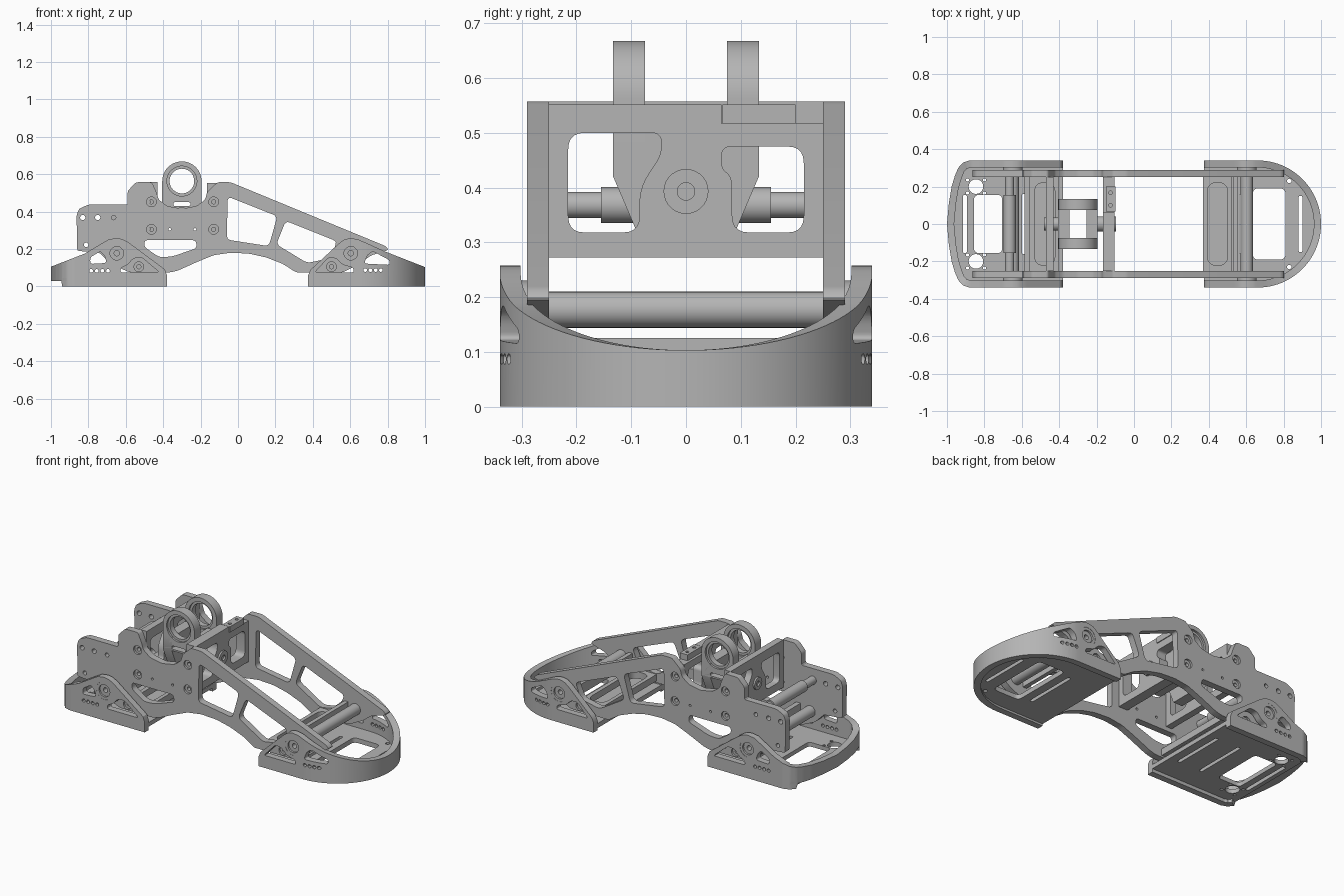
import bpy, bmesh, math
from mathutils import Matrix, Vector

if "Cube" in bpy.data.objects:
    bpy.data.objects.remove(bpy.data.objects["Cube"])

grey = bpy.data.materials.new("machined_grey")
grey.use_nodes = True
COLOUR = (0.46, 0.46, 0.46, 1)
grey.diffuse_color = COLOUR
grey.node_tree.nodes["Principled BSDF"].inputs["Base Color"].default_value = COLOUR

# Drawing plane: the drawing's right, up and extrusion directions
PLANES = {
    "XY": (Vector((1, 0, 0)), Vector((0, 1, 0)), Vector((0, 0, 1))),
    "XZ": (Vector((1, 0, 0)), Vector((0, 0, 1)), Vector((0, 1, 0))),
    "YZ": (Vector((0, 1, 0)), Vector((0, 0, 1)), Vector((1, 0, 0))),
}


def finish(name, mesh):
    bm = bmesh.new()
    bm.from_mesh(mesh)
    bmesh.ops.remove_doubles(bm, verts=bm.verts, dist=1e-5)
    bmesh.ops.recalc_face_normals(bm, faces=bm.faces)
    bm.to_mesh(mesh)
    bm.free()
    mesh.materials.clear()
    mesh.materials.append(grey)
    ob = bpy.data.objects.new(name, mesh)
    bpy.context.collection.objects.link(ob)
    return ob


def evaluated_mesh(ob):
    deps = bpy.context.evaluated_depsgraph_get()
    return bpy.data.meshes.new_from_object(ob.evaluated_get(deps))


def plate(name, plane, lo, hi, *loops):
    """Extrude an outline with holes from lo to hi across the plane."""
    cu = bpy.data.curves.new(name, "CURVE")
    cu.dimensions, cu.fill_mode = "2D", "BOTH"
    cu.extrude = (hi - lo) / 2
    for loop in loops:
        sp = cu.splines.new("POLY")
        sp.points.add(len(loop) - 1)
        for p, (u, v) in zip(sp.points, loop):
            p.co = (u, v, 0, 1)
        sp.use_cyclic_u = True
    tmp = bpy.data.objects.new(name, cu)
    bpy.context.collection.objects.link(tmp)
    mesh = evaluated_mesh(tmp)
    bpy.data.objects.remove(tmp)
    r, u, n = PLANES[plane]
    basis = Matrix((r, u, n)).transposed().to_4x4()
    mesh.transform(Matrix.Translation(n * (lo + hi) / 2) @ basis)
    return finish(name, mesh)


def circle(u, v, r, n=28):
    return [(u + r * math.cos(math.tau * i / n), v + r * math.sin(math.tau * i / n)) for i in range(n)]


def rounded(pts, r, n=5):
    out, pts = [], [Vector(p) for p in pts]
    for i, p in enumerate(pts):
        a, b = pts[i - 1] - p, pts[(i + 1) % len(pts)] - p
        k = min(r, a.length * 0.45, b.length * 0.45)
        a, b = p + a.normalized() * k, p + b.normalized() * k
        out += [tuple(a * (1 - t) ** 2 + p * 2 * t * (1 - t) + b * t * t) for t in (j / n for j in range(n + 1))]
    return out


def box(u0, u1, v0, v1, r=0.0):
    pts = [(u0, v0), (u1, v0), (u1, v1), (u0, v1)]
    return rounded(pts, r) if r else pts


def mirrored(pts):
    return [(-u, v) for u, v in pts]


# Side frames
frame = [(-.86, .19), (-.863, .38), (-.85, .415), (-.80, .437), (-.59, .437), (-.59, .51), (-.545, .557), (-.46, .557),
         (-.435, .5), (-.425, .465), (-.38, .43), (-.30, .415), (-.22, .43), (-.175, .465), (-.165, .505),
         (-.11, .557), (-.04, .557), (.79, .215), (.805, .195), (.71, .165), (.65, .12), (.56, .075), (.31, .075),
         (.24, .12), (.15, .155), (.06, .175), (-.04, .18), (-.13, .167), (-.22, .13), (-.32, .085), (-.36, .075),
         (-.58, .075), (-.68, .12), (-.74, .18)]
windows = [rounded(w, .025) for w in (
    [(-.055, .48), (.21, .375), (.165, .215), (-.06, .25)],
    [(.255, .35), (.53, .24), (.49, .15), (.37, .125), (.205, .225)],
    [(-.5, .247), (-.225, .247), (-.22, .205), (-.35, .16), (-.42, .155), (-.5, .21)])]
bolts = [(x, z) for x in (-.463, -.13) for z in (.452, .305)]
lug_bolts = [(-.53, .105), (.5, .105)]
small = [circle(-.83, .368, .014), circle(-.75, .368, .014), circle(-.812, .222, .012),
         circle(-.665, .368, .012), circle(-.365, .305, .007), circle(-.23, .305, .007)]
pivots = [(-.648, .177), (.603, .177)]
for side, s in (("front", -1), ("back", 1)):

    def ring(name, inner, outer, centre, r, hole):
        lo, hi = sorted((s * inner, s * outer))
        plate(side + name, "XZ", lo, hi, circle(*centre, r), circle(*centre, hole))

    lo, hi = sorted((s * .25, s * .29))
    plate(side + "_side_frame", "XZ", lo, hi, rounded(frame, .012, 3), *windows, *small,
          *[circle(*c, .026) for c in bolts + lug_bolts])
    for c in bolts + lug_bolts:
        ring("_bolt", .25, .278, c, .026, .011)
    for c in pivots:
        ring("_pivot_bush", .285, .339, c, .053, .036)
        ring("_pivot_screw", .25, .328, c, .036, .014)


# Feet: a curved wall whose height follows x, plus a slotted floor
def height(x, profile):
    for (x0, z0), (x1, z1) in zip(profile, profile[1:]):
        if x <= x1:
            return z0 + (z1 - z0) * (x - x0) / (x1 - x0)
    return profile[-1][1]


def dense(pts, step=.012):
    out = []
    for a, b in zip(pts, pts[1:]):
        a, b = Vector(a), Vector(b)
        n = max(1, round((b - a).length / step))
        out += [a.lerp(b, i / n) for i in range(n)]
    return out + [Vector(pts[-1])]


def wall(name, path, profile, cut_loops):
    path = dense(path)
    bm, rows = bmesh.new(), []
    for i, p in enumerate(path):
        t = (path[min(i + 1, len(path) - 1)] - path[max(i - 1, 0)]).normalized()
        inner = p + Vector((t.y, -t.x)) * .038
        z0, z1 = (.03 if p.x < -.94 else 0), height(p.x, profile)
        rows.append([bm.verts.new((q.x, q.y, z)) for q, z in ((p, z0), (p, z1), (inner, z1), (inner, z0))])
    for a, b in zip(rows, rows[1:]):
        for j in range(4):
            bm.faces.new((a[j], a[j - 1], b[j - 1], b[j]))
    bm.faces.new(rows[0])
    bm.faces.new(rows[-1])
    mesh = bpy.data.meshes.new(name)
    bm.to_mesh(mesh)
    bm.free()
    raw = finish(name + "_blank", mesh)
    cutter = plate("wall_cutter", "XZ", -.5, .5, *cut_loops)
    cutter.hide_render = True
    mod = raw.modifiers.new("windows", "BOOLEAN")
    mod.operation, mod.solver, mod.object = "DIFFERENCE", "EXACT", cutter
    finish(name, evaluated_mesh(raw))
    bpy.data.objects.remove(raw)
    bpy.data.objects.remove(cutter)


toe_path = [(.375, .34)] + [(.66 + .34 * math.sin(a), .34 * math.cos(a))
                            for a in (math.pi * i / 48 for i in range(49))] + [(.375, -.34)]
toe_top = [(.375, .06), (.385, .085), (.40, .1), (.54, .23), (.57, .252), (.603, .258), (.64, .252),
           (.68, .235), (.79, .185), (1, .103)]
wall("toe_wall", toe_path, toe_top, [
    circle(*pivots[1], .052),
    rounded([(.41, .075), (.62, .075), (.615, .1), (.56, .115), (.525, .15), (.485, .155)], .015),
    rounded([(.675, .122), (.81, .115), (.81, .14), (.72, .188), (.69, .165)], .015),
    *[circle(.68 + i * .028, .087, .01, 12) for i in range(4)]])
toe_rim = [(x, max(-.335, min(.335, y))) for x, y in toe_path]
plate("toe_floor", "XY", .012, .04, [(min(x, .995), y) for x, y in toe_rim], box(.635, .81, -.19, .19, .03),
      box(.88, .9, -.15, .15, .009), box(.565, .585, -.16, .16, .009),
      *[circle(.83, y, .012, 12) for y in (-.23, .23)])

half = [(-.88, .34), (-.915, .328), (-.94, .3), (-.957, .26), (-.975, .2), (-.99, .11), (-1, 0)]
heel_path = [(-.38, -.34)] + [(x, -y) for x, y in half] + half[-2::-1] + [(-.38, .34)]
heel_top = [(-1, .105), (-.82, .175), (-.72, .235), (-.69, .252), (-.648, .258), (-.615, .252), (-.585, .235),
            (-.41, .105), (-.39, .09), (-.38, .06)]
wall("heel_wall", heel_path, heel_top, [
    circle(*pivots[0], .052),
    rounded([(-.42, .075), (-.63, .075), (-.625, .1), (-.59, .115), (-.56, .15), (-.515, .155)], .015),
    rounded([(-.79, .12), (-.705, .125), (-.708, .155), (-.735, .188), (-.79, .155)], .015),
    *[circle(-.785 + i * .03, .083, .01, 12) for i in range(4)]])
heel_holes = [box(-.855, -.705, -.155, .155, .025), box(-.915, -.893, -.155, .155, .01),
              box(-.6, -.58, -.16, .16, .009), box(-.45, -.43, -.16, .16, .009)]
for y in (-.2, .2):
    heel_holes.append(circle(-.845, y, .039))
    heel_holes += [circle(-.845 + dx, y + dy, .009, 10) for dx in (-.045, .045) for dy in (-.035, .035)]
plate("heel_floor", "XY", .02, .045, [(max(x, -.94), y * .985) for x, y in heel_path], *heel_holes)
plate("heel_edge", "XY", .03, .045, [(x, y) for x, y in heel_path if x < -.9])

# Cross members between the frames
for end, (x, z) in zip(("heel", "toe"), pivots):
    plate(end + "_axle", "XZ", -.25, .25, circle(x, z, .033))
plate("toe_cross_bar", "XZ", -.25, .25, box(.53, .555, .147, .208))
plate("heel_cross_bar", "XZ", -.25, .25, box(-.585, -.555, .147, .208))
plate("toe_tie_plate", "XY", .085, .125, box(.37, .525, -.25, .25), box(.393, .5, -.22, .22, .05))
plate("heel_tie_plate", "XY", .085, .125, box(-.555, -.4, -.25, .25), box(-.53, -.423, -.22, .22, .05))
plate("rear_rod", "XZ", -.25, .25, circle(-.665, .368, .024))
plate("rear_rod_sleeve", "XZ", -.155, .155, circle(-.665, .368, .033))

# Upright bulkheads carrying the swivel
opening = [(-.215, .318), (-.085, .318), (-.085, .4), (-.045, .46), (-.045, .5), (-.215, .5)]
low_opening = [(.215, .318), (.085, .318), (.083, .42), (.065, .435), (.065, .475), (.215, .475)]
stepped = [(-.25, .272), (.25, .272), (.25, .517), (.065, .517), (.065, .552), (-.25, .552)]
plate("front_bulkhead", "YZ", -.165, -.105, stepped, rounded(opening, .03), rounded(low_opening, .03))
plate("rear_bulkhead", "YZ", -.47, -.43, box(-.25, .25, .272, .557), rounded(opening, .03),
      rounded(mirrored(opening), .03))
plate("bulkhead_clamp", "XY", .517, .552, box(-.15, -.1, .067, .2), circle(-.125, .1, .01, 12),
      circle(-.125, .167, .01, 12))

# Swivel block with twin bearing arms
arc = [(-.3 + .105 * math.cos(a), .563 + .105 * math.sin(a)) for a in (math.pi * i / 32 for i in range(33))]
arm = arc + [(-.405, .42), (-.195, .42)]
for side, lo, hi in (("front", -.133, -.075), ("back", .075, .133)):
    plate(side + "_bearing_arm", "XZ", lo, hi, arm, circle(-.3, .563, .08, 40), box(-.345, -.255, .43, .45, .008))
    plate(side + "_bearing", "XZ", lo + .012, hi - .012, circle(-.3, .563, .081, 40), circle(-.3, .563, .066, 40))
block = [(-.088, .315), (.088, .315), (.133, .42), (.133, .5), (-.133, .5), (-.133, .42)]
for end, lo, hi in (("rear", -.405, -.345), ("front", -.255, -.195)):
    plate(end + "_swivel_wall", "YZ", lo, hi, block)
plate("rear_swivel_pin", "YZ", -.48, -.4, circle(0, .393, .036), circle(0, .393, .015))
plate("front_swivel_pin", "YZ", -.2, -.095, circle(0, .393, .041), circle(0, .393, .016))

bpy.ops.object.select_all(action="DESELECT")
for ob in bpy.context.collection.objects:
    if ob.type == "MESH":
        ob.select_set(True)
        bpy.context.view_layer.objects.active = ob
bpy.ops.object.shade_smooth_by_angle(angle=math.radians(30))
